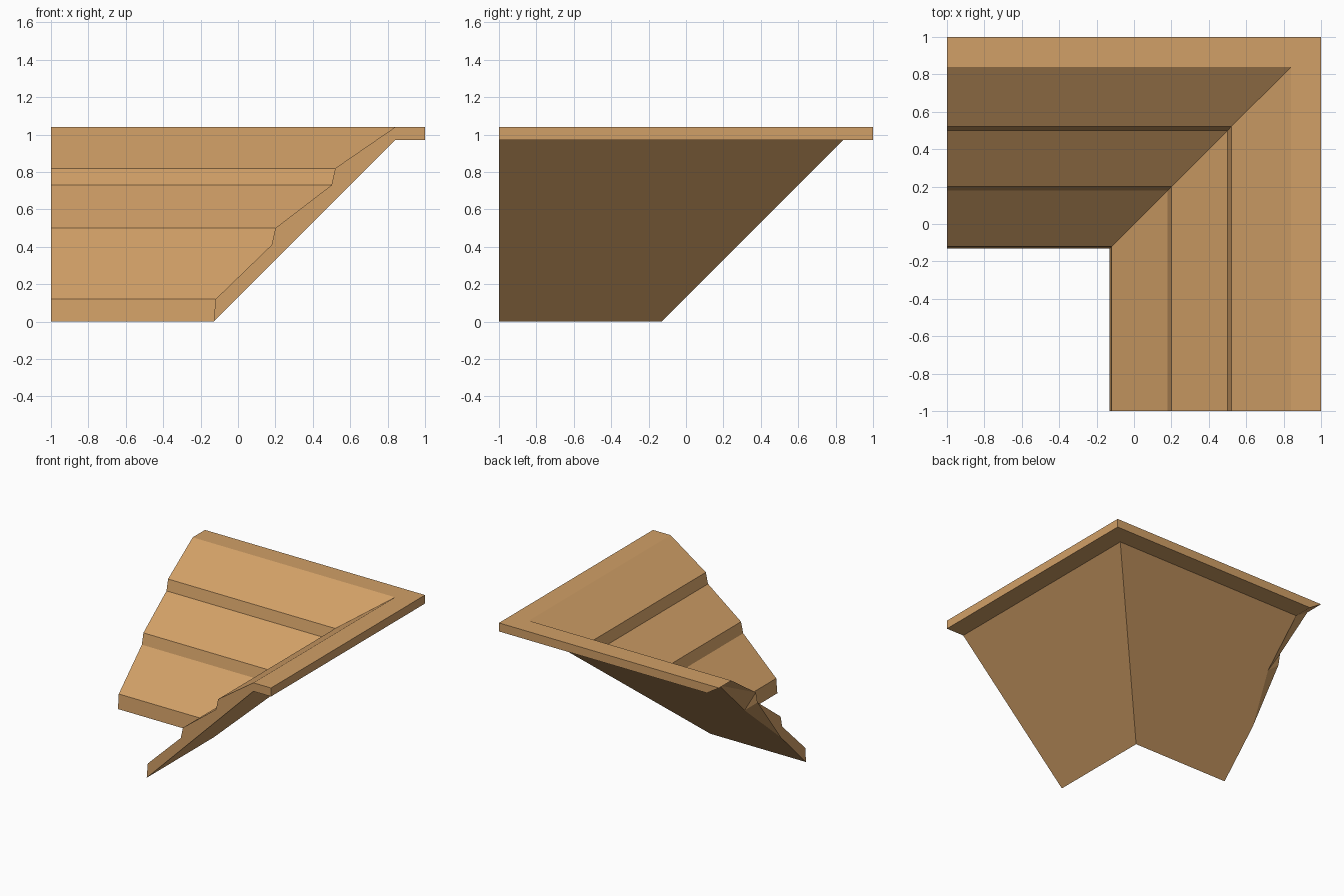
import bpy, bmesh

if "Cube" in bpy.data.objects:
    bpy.data.objects.remove(bpy.data.objects["Cube"])

wood = bpy.data.materials.new("tan wood")
wood.diffuse_color = (0.64, 0.35, 0.135, 1)
wood.use_nodes = True
wood.node_tree.nodes["Principled BSDF"].inputs["Base Color"].default_value = wood.diffuse_color

# Cross-section as (distance outward, height): stepped top, then sloped underside
top = [(-.13, 0), (-.12, .12), (.18, .41), (.20, .50), (.50, .73),
       (.52, .82), (.84, 1.04), (1, 1.04)]
under = [(1, .97), (.84, .97), (.51, .64), (.20, .33)]
profile = top + under
n = len(profile)
bevelled = {8, 9, 10}          # underside points pulled in at the left end

bm = bmesh.new()
# Three stations: left end of back arm, mitred corner, front end of right arm
left = [bm.verts.new((-.89 if i in bevelled else -1, d, z))
        for i, (d, z) in enumerate(profile)]
corner = [bm.verts.new((d, d, z)) for d, z in profile]
front = [bm.verts.new((d, -1, z)) for d, z in profile]

# Roof surfaces of both arms
for a, b in ((left, corner), (corner, front)):
    for i in range(n):
        j = (i + 1) % n
        bm.faces.new((a[i], a[j], b[j], b[i]))

# End caps, split so the bevelled left end stays flat-faced
for ring in (left, front):
    for ids in ((0, 1, 2, 3, 11), (3, 4, 11), (4, 10, 11), (4, 5, 10),
                (5, 9, 10), (5, 6, 9), (6, 8, 9), (6, 7, 8)):
        bm.faces.new([ring[i] for i in ids])

bmesh.ops.recalc_face_normals(bm, faces=bm.faces)
mesh = bpy.data.meshes.new("roof_inner_corner")
bm.to_mesh(mesh)
bm.free()
mesh.materials.append(wood)
obj = bpy.data.objects.new("roof_inner_corner", mesh)
bpy.context.collection.objects.link(obj)
